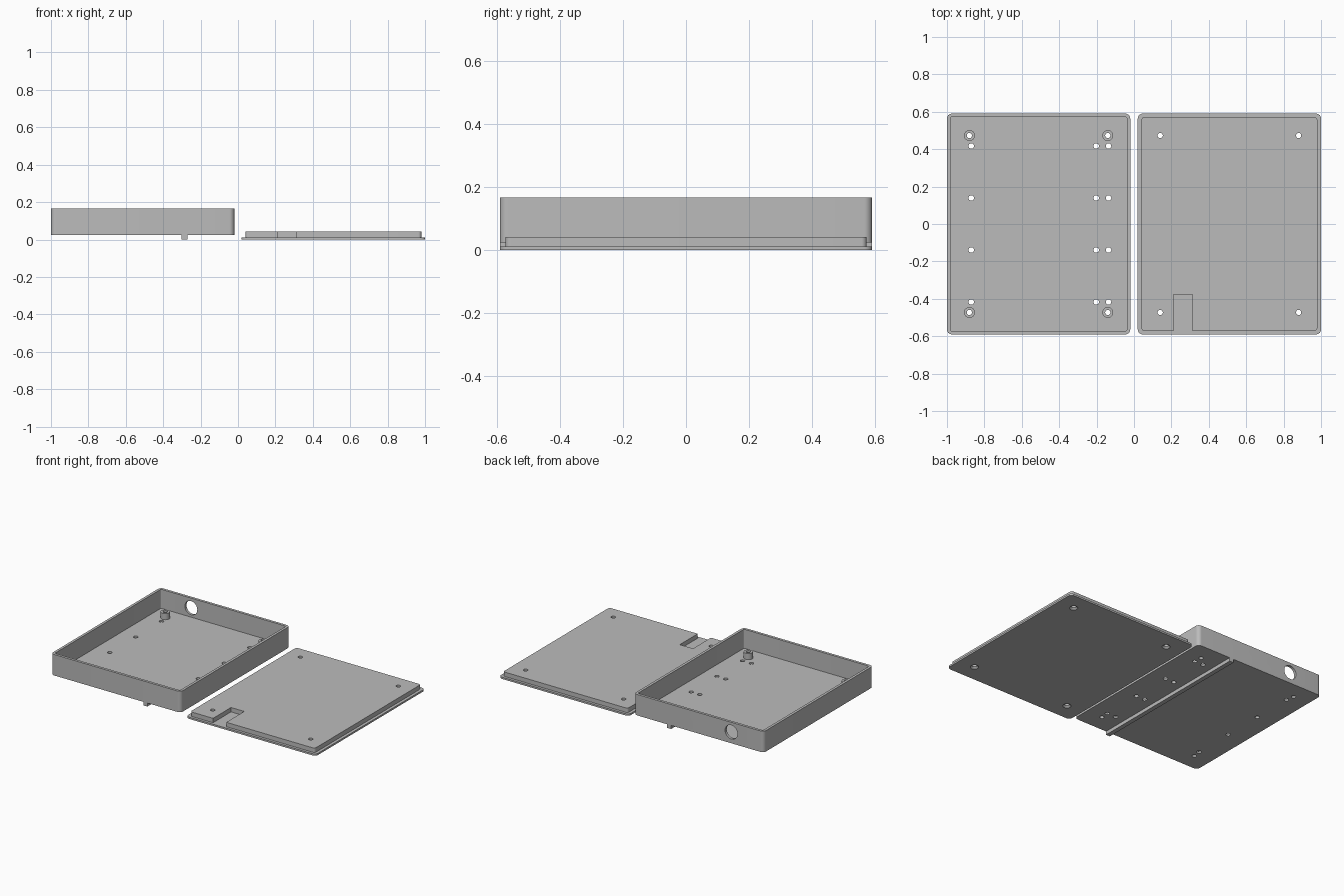
import bpy, bmesh, math
from mathutils import Matrix, Vector

if "Cube" in bpy.data.objects:
    bpy.data.objects.remove(bpy.data.objects["Cube"], do_unlink=True)

gray = bpy.data.materials.new("light gray plastic")
gray.use_nodes = True
gray.diffuse_color = (0.5, 0.5, 0.5, 1)
gray.node_tree.nodes["Principled BSDF"].inputs["Base Color"].default_value = (0.5, 0.5, 0.5, 1)


def finish(name, bm):
    bmesh.ops.recalc_face_normals(bm, faces=bm.faces)
    mesh = bpy.data.meshes.new(name)
    bm.to_mesh(mesh)
    bm.free()
    obj = bpy.data.objects.new(name, mesh)
    bpy.context.collection.objects.link(obj)
    mesh.materials.append(gray)
    return obj


def slab(name, cx, hx, hy, z0, z1, r=0.0, cy=0.0):
    """Upright block with rounded vertical corners."""
    bm = bmesh.new()
    steps = 8 if r else 0
    ring = []
    for k, (sx, sy) in enumerate(((1, 1), (-1, 1), (-1, -1), (1, -1))):
        for i in range(steps + 1):
            a = (k + i / max(steps, 1)) * math.pi / 2
            ring.append(bm.verts.new((cx + sx * (hx - r) + r * math.cos(a),
                                      cy + sy * (hy - r) + r * math.sin(a), z0)))
    base = bm.faces.new(ring)
    top = bmesh.ops.extrude_face_region(bm, geom=[base])["geom"]
    bmesh.ops.translate(bm, vec=(0, 0, z1 - z0),
                        verts=[v for v in top if isinstance(v, bmesh.types.BMVert)])
    return finish(name, bm)


def rods(name, points, r1, r2, z0, z1):
    """Group of upright cylinders or cones."""
    bm = bmesh.new()
    for x, y in points:
        bmesh.ops.create_cone(bm, cap_ends=True, segments=32, radius1=r1, radius2=r2,
                              depth=z1 - z0, matrix=Matrix.Translation((x, y, (z0 + z1) / 2)))
    return finish(name, bm)


def combine(obj, other, operation="DIFFERENCE", keep=False):
    mod = obj.modifiers.new("cut", "BOOLEAN")
    mod.object, mod.operation, mod.solver = other, operation, "EXACT"
    bpy.context.view_layer.update()
    graph = bpy.context.evaluated_depsgraph_get()
    mesh = bpy.data.meshes.new_from_object(obj.evaluated_get(graph))
    obj.modifiers.clear()
    obj.data = mesh
    if not keep:
        bpy.data.objects.remove(other, do_unlink=True)


# Shared layout
HALF_X, HALF_Y, WALL, CORNER = 0.49, 0.59, 0.018, 0.026
BOX_X, LID_X = -0.51, 0.51
BOX_Z, FLOOR_Z, TOP_Z = 0.024, 0.037, 0.167
PLATE_Z, LIP_Z = 0.012, 0.042
screws = [(sx * 0.37, sy * 0.473) for sx in (-1, 1) for sy in (-1, 1)]
box_screws = [(BOX_X + x, y) for x, y in screws]
lid_screws = [(LID_X + x, y) for x, y in screws]
mounts = [(x, y) for x in (-0.87, -0.202, -0.136) for y in (-0.417, -0.139, 0.139, 0.417)]

# Open box with floor holes and a round cable port in the back wall
box = slab("box_shell", BOX_X, HALF_X, HALF_Y, BOX_Z, TOP_Z, CORNER)
combine(box, slab("cavity", BOX_X, HALF_X - WALL, HALF_Y - WALL, FLOOR_Z, TOP_Z + 0.1, CORNER - WALL))
combine(box, rods("mount_holes", mounts, 0.0145, 0.0145, 0, 0.1))
screw_holes = rods("screw_holes", box_screws, 0.014, 0.014, -0.1, 0.2)
combine(box, screw_holes, keep=True)
port = rods("port", [(0, 0)], 0.047, 0.047, -0.1, 0.1)
port.matrix_world = Matrix.Translation((-0.755, HALF_Y, 0.1)) @ Matrix.Rotation(math.pi / 2, 4, "X")
combine(box, port)

# Hollow screw posts standing on the floor
posts = rods("screw_posts", box_screws, 0.029, 0.029, FLOOR_Z, FLOOR_Z + 0.042)
combine(posts, screw_holes)

# Rail under the box
rail = slab("bottom_rail", -0.286, 0.015, HALF_Y, 0, BOX_Z)

# Lid plate and its raised, notched lip
lid = slab("lid_plate", LID_X, HALF_X, HALF_Y, 0, PLATE_Z, CORNER)
lip = slab("lid_lip", LID_X, HALF_X - 0.02, HALF_Y - 0.018, PLATE_Z, LIP_Z, 0.016)
combine(lip, slab("notch", 0.262, 0.05, 0.15, -0.1, 0.1, cy=-0.528))
lid_holes = rods("lid_holes", lid_screws, 0.014, 0.014, -0.1, 0.1)
combine(lid, lid_holes, keep=True)
combine(lip, lid_holes)
# Countersinks on the underside
combine(lid, rods("countersinks", lid_screws, 0.027, 0.014, -0.001, 0.011))

# Smooth the round walls, keep edges crisp
for obj in (box, posts, rail, lid, lip):
    bpy.ops.object.select_all(action="DESELECT")
    obj.select_set(True)
    bpy.context.view_layer.objects.active = obj
    bpy.ops.object.shade_smooth_by_angle(angle=math.radians(30))
